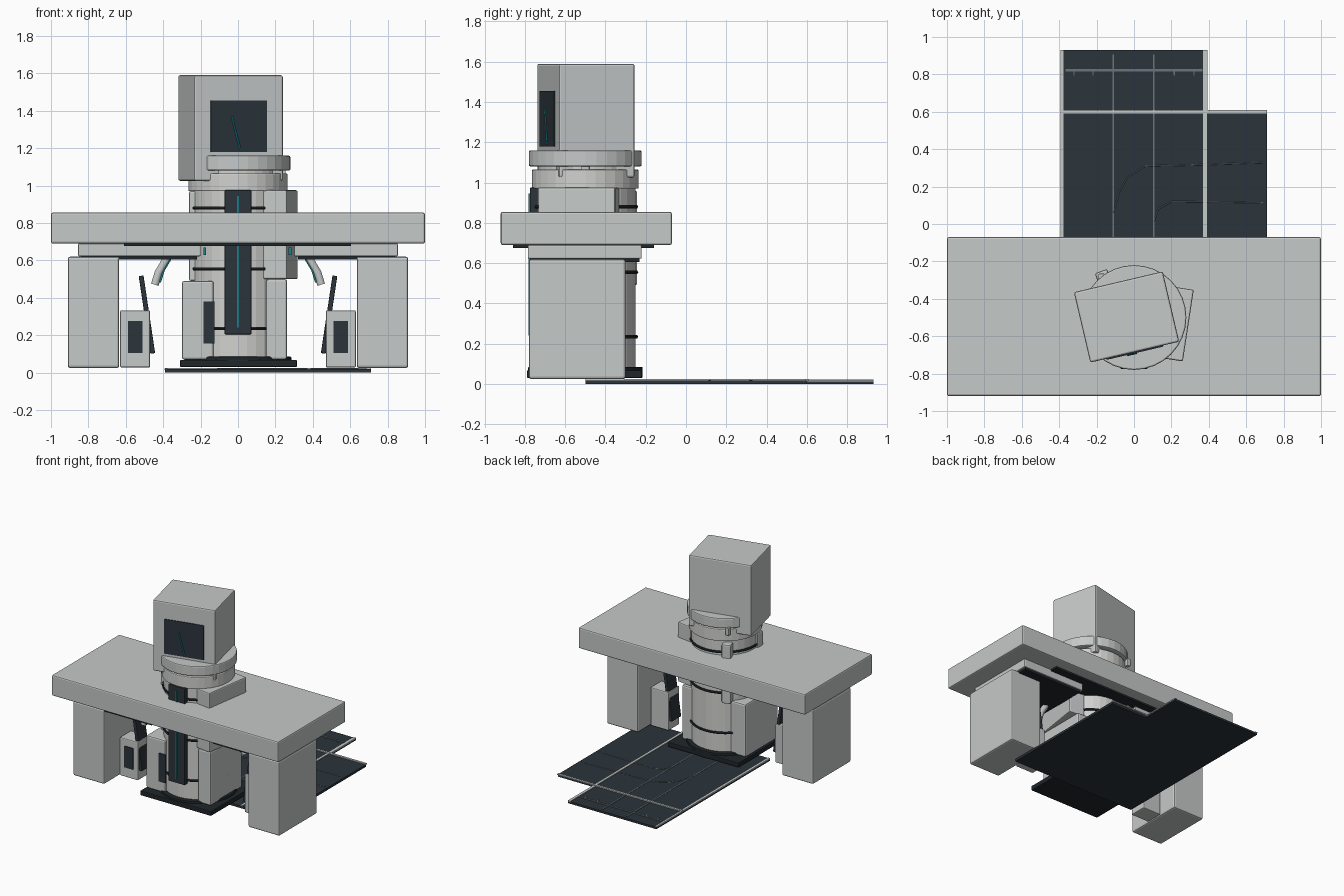
import bpy, math
from mathutils import Vector

if "Cube" in bpy.data.objects:
    bpy.data.objects.remove(bpy.data.objects["Cube"])


def material(name, rgb):
    m = bpy.data.materials.new(name)
    m.diffuse_color = (*rgb, 1)
    m.use_nodes = True
    m.node_tree.nodes["Principled BSDF"].inputs["Base Color"].default_value = m.diffuse_color
    return m


SHELL = material("light grey shell", (0.56, 0.585, 0.58))
PALE = material("pale column", (0.64, 0.645, 0.63))
DARK = material("dark slate", (0.024, 0.034, 0.043))
BLACK = material("near black base", (0.014, 0.019, 0.023))
LINE = material("mid grey line", (0.15, 0.18, 0.19))
TEAL = material("teal light", (0.01, 0.22, 0.26))


def finish(ob, name, mat, bevel=0):
    ob.name = name
    ob.data.materials.append(mat)
    if bevel:
        b = ob.modifiers.new("bevel", "BEVEL")
        b.width = bevel
        b.segments = 2
    return ob


def box(name, x, y, z, mat, bevel=0.0, rot=(0, 0, 0)):
    """Box from (min, max) ranges, turned about its own centre."""
    c = [(a + b) / 2 for a, b in (x, y, z)]
    bpy.ops.mesh.primitive_cube_add(size=1, location=c)
    ob = bpy.context.object
    ob.scale = [b - a for a, b in (x, y, z)]
    bpy.ops.object.transform_apply(location=False, rotation=False, scale=True)
    ob.rotation_euler = rot
    return finish(ob, name, mat, bevel)


def drum(name, r, z0, z1, mat, bevel=0.0, sides=32):
    bpy.ops.mesh.primitive_cylinder_add(vertices=sides, radius=r, depth=z1 - z0,
                                        location=(0, CY, (z0 + z1) / 2))
    return finish(bpy.context.object, name, mat, bevel)


def tube(name, pts, r, mat):
    cu = bpy.data.curves.new(name, "CURVE")
    cu.dimensions = "3D"
    cu.bevel_depth = r
    cu.bevel_resolution = 1
    cu.use_fill_caps = True
    s = cu.splines.new("POLY")
    s.points.add(len(pts) - 1)
    for p, q in zip(s.points, pts):
        p.co = (*q, 1)
    ob = bpy.data.objects.new(name, cu)
    bpy.context.collection.objects.link(ob)
    cu.materials.append(mat)
    return ob


CY = -0.5

# Floor mat with notch, edge strips and guide lines
box("floor_mat_wide", (-0.39, 0.71), (-0.5, 0.6), (0.0, 0.018), DARK)
box("floor_mat_back", (-0.39, 0.39), (0.6, 0.93), (0.0, 0.016), DARK)
box("mat_left_edge", (-0.392, -0.376), (-0.5, 0.93), (0.014, 0.022), SHELL)
box("mat_back_right_edge", (0.37, 0.392), (0.6, 0.93), (0.012, 0.02), SHELL)
box("mat_seam_long", (0.37, 0.39), (-0.5, 0.6), (0.017, 0.024), SHELL)
box("mat_seam_cross", (-0.39, 0.71), (0.592, 0.61), (0.016, 0.025), SHELL)
for x in (-0.11, 0.105):
    box("mat_guide_line", (x - 0.004, x + 0.004), (-0.3, 0.905), (0.014, 0.02), LINE)
box("mat_bar", (-0.365, 0.365), (0.815, 0.83), (0.014, 0.021), LINE)
for x in (-0.32, -0.22, 0.215, 0.32):
    box("mat_bar_tick", (x - 0.003, x + 0.003), (0.795, 0.82), (0.014, 0.02), LINE)
z = 0.018
tube("mat_curve_outer", [(-0.11, 0.06, z), (-0.08, 0.17, z), (-0.035, 0.25, z),
                         (0.06, 0.31, z), (0.3, 0.315, z), (0.69, 0.328, z)], 0.003, LINE)
tube("mat_curve_inner", [(0.105, 0.01, z), (0.13, 0.08, z), (0.2, 0.12, z),
                         (0.69, 0.115, z)], 0.003, LINE)

# Base and column
box("base_plate", (-0.31, 0.315), (-0.79, -0.22), (0.03, 0.068), BLACK, 0.006)
drum("base_disc", 0.285, 0.03, 0.085, BLACK, 0.006)
drum("column", 0.25, 0.08, 1.0, PALE)
drum("column_collar", 0.265, 0.97, 1.065, PALE, 0.006)
drum("column_neck", 0.235, 1.06, 1.1, PALE)
drum("neck_ring", 0.28, 1.08, 1.16, SHELL, 0.008)
for z in (0.235, 0.555, 0.88):
    bpy.ops.mesh.primitive_torus_add(major_radius=0.254, minor_radius=0.009, major_segments=32,
                                     minor_segments=6, location=(0, CY, z))
    finish(bpy.context.object, "column_band", BLACK)

# Boxes and posts attached to the column
box("left_cabinet", (-0.3, -0.13), (-0.73, -0.32), (0.07, 0.49), SHELL, 0.012)
box("left_cabinet_panel", (-0.185, -0.125), (-0.738, -0.729), (0.155, 0.38), DARK)
box("right_cabinet", (0.15, 0.262), (-0.72, -0.32), (0.07, 0.5), SHELL, 0.012)
box("right_side_box", (0.162, 0.291), (-0.727, -0.34), (0.5, 0.975), SHELL, 0.008,
    (0, 0, math.radians(-8.7)))
box("back_post", (-0.2, -0.13), (-0.32, -0.25), (0.49, 0.96), SHELL, 0.01,
    (0, 0, math.radians(20)))
box("left_post", (-0.262, -0.2), (-0.6, -0.53), (0.49, 0.97), SHELL, 0.01)
box("ring_tab_right", (0.225, 0.255), (-0.52, -0.48), (1.03, 1.09), SHELL, 0.004)
box("ring_tab_back", (-0.19, -0.16), (-0.295, -0.265), (1.03, 1.09), SHELL, 0.004)
box("front_panel", (-0.072, 0.072), (-0.775, -0.73), (0.205, 0.975), DARK, 0.004)
box("front_light", (-0.006, 0.006), (-0.781, -0.774), (0.24, 0.945), TEAL)

# Turned head with screen and slanted needle
turn = math.radians(13.2)
hx, hy = -0.04, -0.497
box("head", (hx - 0.244, hx + 0.244), (hy - 0.193, hy + 0.193), (1.025, 1.59), SHELL, 0.01,
    (0, 0, turn))
n = Vector((math.sin(turn), -math.cos(turn), 0))
c = Vector((hx, hy, 0)) + n * 0.195
box("head_screen", (c.x - 0.155, c.x + 0.155), (c.y - 0.004, c.y + 0.004), (1.18, 1.455), DARK,
    0, (0, 0, turn))
c = Vector((hx, hy, 0)) + n * 0.2
side = Vector((math.cos(turn), math.sin(turn), 0))
p = c - side * 0.018
tube("screen_needle", [p - side * 0.022 + Vector((0, 0, 1.37)),
                       p + side * 0.025 + Vector((0, 0, 1.19))], 0.005, TEAL)

# Table top and dark plate beneath it
box("table_top", (-1, 1), (-0.92, -0.07), (0.69, 0.855), SHELL, 0.01)
box("under_plate", (-0.61, 0.605), (-0.86, -0.16), (0.676, 0.692), BLACK)

# Legs, brackets, side units, leaning panels and arms on both sides
for s, label in ((-1, "left"), (1, "right")):
    def span(a, b):
        return tuple(sorted((s * a, s * b)))
    box(label + "_leg", span(0.635, 0.91), (-0.78, -0.30), (0.025, 0.62), SHELL, 0.012)
    inner = 0.2 if s < 0 else 0.3
    box(label + "_bracket", span(inner, 0.855), (-0.785, -0.22), (0.622, 0.69), SHELL, 0.006)
    box(label + "_bracket_liner", span(inner + 0.02, 0.84), (-0.775, -0.23), (0.606, 0.624),
        BLACK)
    box(label + "_side_unit", span(0.47, 0.63), (-0.59, -0.45), (0.027, 0.333), SHELL, 0.008)
    box(label + "_unit_window", span(0.51, 0.588), (-0.595, -0.588), (0.105, 0.275), DARK)
    box(label + "_leaning_panel", span(0.474, 0.5), (-0.575, -0.46), (0.1, 0.52), DARK, 0.004,
        (0, s * math.radians(8.5), 0))
    arc = [(0.375, 0.62), (0.395, 0.585), (0.425, 0.535), (0.445, 0.47)]
    tube(label + "_arm", [(s * x, -0.55, z) for x, z in arc], 0.024, SHELL)
    tube(label + "_arm_light", [(s * (x - 0.028), -0.56, z + 0.012) for x, z in arc], 0.006, TEAL)
    box(label + "_indicator", span(inner - 0.03, inner - 0.015), (-0.77, -0.75), (0.63, 0.67),
        TEAL)
